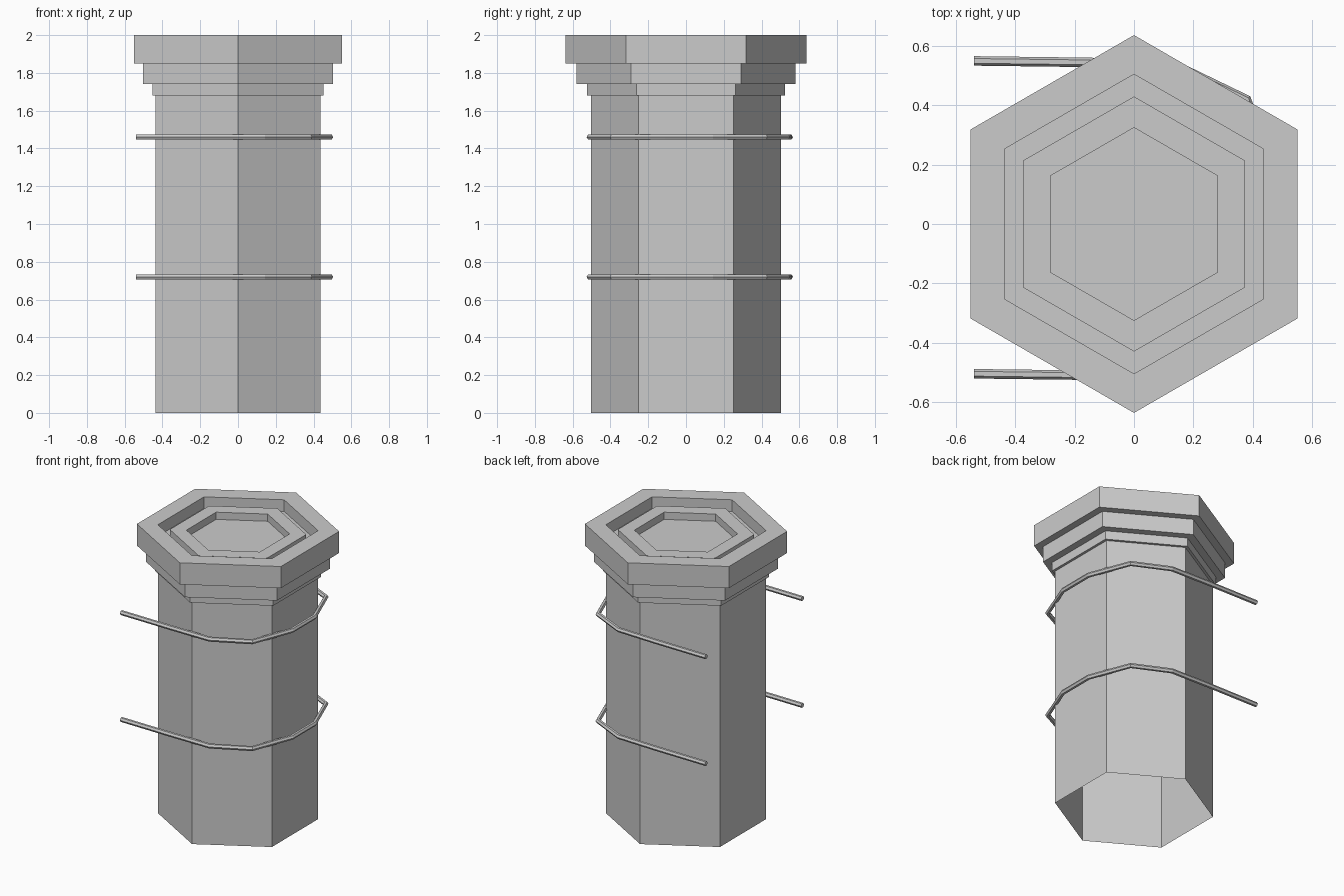
import bpy, bmesh, math

if "Cube" in bpy.data.objects:
    bpy.data.objects.remove(bpy.data.objects["Cube"])


def hex_lathe(name, profile):
    """Six-sided surface through (radius, z) rings; the last ring is capped."""
    bm = bmesh.new()
    rings = []
    for r, z in profile:
        rings.append([bm.verts.new((r * math.cos(math.radians(30 + 60 * i)),
                                    r * math.sin(math.radians(30 + 60 * i)), z))
                      for i in range(6)])
    for a, b in zip(rings, rings[1:]):
        for i in range(6):
            j = (i + 1) % 6
            bm.faces.new((a[i], a[j], b[j], b[i]))
    bm.faces.new(rings[-1])
    mesh = bpy.data.meshes.new(name)
    bm.to_mesh(mesh)
    bm.free()
    obj = bpy.data.objects.new(name, mesh)
    bpy.context.collection.objects.link(obj)
    return obj


def wire(name, path, z):
    """Thin low-poly rod bent along a flat path."""
    curve = bpy.data.curves.new(name, 'CURVE')
    curve.dimensions = '3D'
    curve.bevel_depth = 0.016
    curve.bevel_resolution = 1
    curve.use_fill_caps = True
    spline = curve.splines.new('POLY')
    spline.points.add(len(path) - 1)
    for p, (x, y) in zip(spline.points, path):
        p.co = (x, y, z, 1)
    spline.use_smooth = False
    obj = bpy.data.objects.new(name, curve)
    bpy.context.collection.objects.link(obj)
    return obj


# Hollow column open at the bottom, stepped collar, cap with sunken rings
hex_lathe("column", [
    (0.503, 0), (0.503, 1.68),
    (0.523, 1.68), (0.523, 1.74),
    (0.58, 1.74), (0.58, 1.85),
    (0.637, 1.85), (0.637, 2.0),
    (0.505, 2.0), (0.505, 1.92),
    (0.43, 1.92), (0.43, 1.97),
    (0.325, 1.97), (0.325, 1.92),
])

# Two U-shaped rods wrapped around the column, open towards -x
path = [(-0.54, -0.505), (-0.15, -0.51), (0.14, -0.51), (0.38, -0.39),
        (0.488, -0.11), (0.488, 0.14), (0.38, 0.42), (0.14, 0.535),
        (-0.15, 0.545), (-0.54, 0.55)]
for name, z in (("lower_rod", 0.72), ("upper_rod", 1.46)):
    wire(name, path, z)
